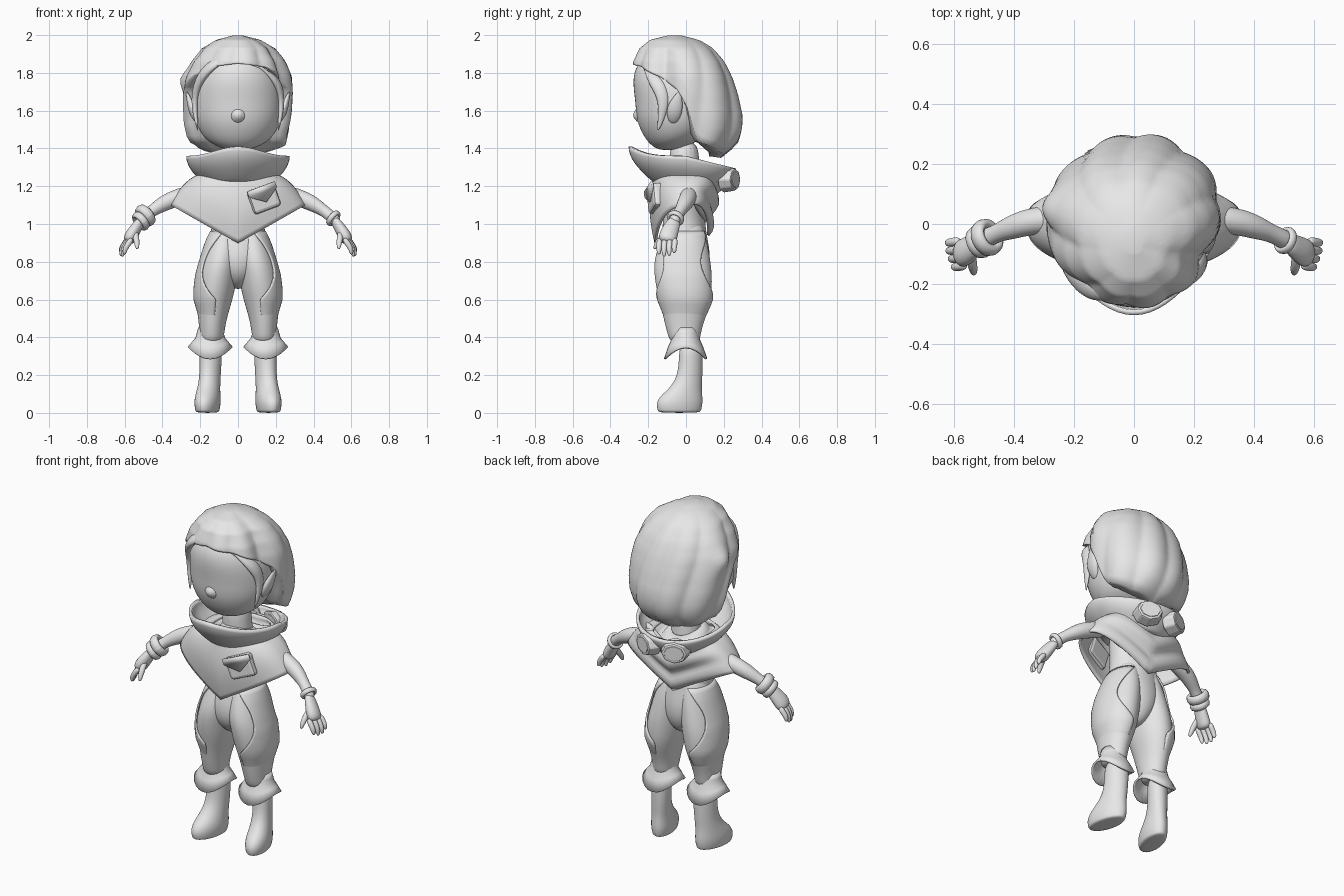
import bpy, bmesh, math
from math import sin, cos, pi, radians, exp
from mathutils import Vector, Matrix

cube = bpy.data.objects.get("Cube")
if cube:
    bpy.data.objects.remove(cube, do_unlink=True)

grey = bpy.data.materials.new("plain grey")
grey.use_nodes = True
grey.diffuse_color = (0.8, 0.8, 0.8, 1)
grey.node_tree.nodes["Principled BSDF"].inputs["Base Color"].default_value = (0.8, 0.8, 0.8, 1)


def finish(name, bm, mirror=False, sub=0, thick=0, bevel=0):
    bmesh.ops.recalc_face_normals(bm, faces=bm.faces)
    mesh = bpy.data.meshes.new(name)
    bm.to_mesh(mesh)
    bm.free()
    mesh.materials.append(grey)
    ob = bpy.data.objects.new(name, mesh)
    bpy.context.collection.objects.link(ob)
    for p in mesh.polygons:
        p.use_smooth = not bevel
    if mirror:
        ob.modifiers.new("mirror", 'MIRROR').use_mirror_merge = False
    if thick:
        m = ob.modifiers.new("thickness", 'SOLIDIFY')
        m.thickness, m.offset = thick, 0
    if bevel:
        m = ob.modifiers.new("bevel", 'BEVEL')
        m.width, m.segments = bevel, 2
    if sub:
        m = ob.modifiers.new("smooth", 'SUBSURF')
        m.levels = m.render_levels = sub
    return ob


def skin(name, rings, closed=True, caps=True, **kw):
    """Join rows of points into a surface."""
    bm = bmesh.new()
    rows = [[bm.verts.new(p) for p in r] for r in rings]
    n = len(rows[0])
    for a, b in zip(rows, rows[1:]):
        for i in range(n if closed else n - 1):
            j = (i + 1) % n
            bm.faces.new((a[i], a[j], b[j], b[i]))
    if caps:
        bm.faces.new(rows[0])
        bm.faces.new(rows[-1])
    return finish(name, bm, **kw)


def loft(name, rings, n=16, skew=0, **kw):
    """Stack of level ellipses: z, cx, cy, rx, ry."""
    pts = [[(cx + rx * sin(a) + skew * ry * cos(a), cy - ry * cos(a), z)
            for a in (2 * pi * i / n for i in range(n))] for z, cx, cy, rx, ry in rings]
    return skin(name, pts, sub=2, **kw)


def tube(name, path, n=8, flat=1, sub=2, **kw):
    """Round or flattened limb along x, y, z, radius points."""
    c = [Vector(p[:3]) for p in path]
    rings = []
    for i, p in enumerate(path):
        t = (c[min(i + 1, len(c) - 1)] - c[max(i - 1, 0)]).normalized()
        side = t.cross(Vector((1, 0, 0) if abs(t.x) < 0.8 else (0, 1, 0))).normalized()
        up = t.cross(side)
        rings.append([c[i] + p[3] * (side * cos(a) + up * flat * sin(a))
                      for a in (2 * pi * k / n for k in range(n))])
    return skin(name, rings, sub=sub, **kw)


def lerp_table(table, x):
    """Read a sorted table of rows at x."""
    if x <= table[0][0]:
        return table[0][1:]
    for a, b in zip(table, table[1:]):
        if x <= b[0]:
            f = (x - a[0]) / (b[0] - a[0])
            return tuple(p + f * (q - p) for p, q in zip(a[1:], b[1:]))
    return table[-1][1:]


def block(name, size, matrix, bevel=0.012, sides=4):
    bm = bmesh.new()
    if sides == 4:
        bmesh.ops.create_cube(bm, size=1)
    else:
        bmesh.ops.create_cone(bm, segments=sides, cap_ends=True, radius1=0.5, radius2=0.42, depth=1)
    bm.transform(matrix @ Matrix.Diagonal((*size, 1)))
    return finish(name, bm, bevel=bevel)


# Head, nose, neck and pointed ears
loft("head", [(1.39, 0, -.09, .05, .05), (1.415, 0, -.085, .125, .1), (1.46, 0, -.06, .19, .165),
              (1.55, 0, -.05, .236, .217), (1.65, 0, -.05, .243, .22), (1.75, 0, -.05, .24, .237),
              (1.85, 0, -.045, .2, .225), (1.93, 0, -.04, .1, .12)], n=20)
tube("nose", [(0, -.2, 1.58, .08), (0, -.252, 1.575, .05), (0, -.272, 1.572, .024), (0, -.279, 1.57, .008)])
loft("neck", [(1.15, 0, .01, .1, .09), (1.3, 0, -.01, .08, .08), (1.45, 0, -.01, .08, .08)])
tube("ear", [(.21, -.07, 1.53, .02), (.235, -.065, 1.58, .045), (.25, -.055, 1.63, .045),
             (.275, -.03, 1.71, .005)], flat=.5, mirror=True)

# Hair: each column runs from the crown to the hairline, then turns in to the head
shape = [(1.34, .21, -.1, .17), (1.38, .245, -.17, .225), (1.43, .262, -.22, .275), (1.5, .28, -.25, .3),
         (1.58, .29, -.28, .3), (1.69, .29, -.283, .275), (1.78, .28, -.283, .245),
         (1.86, .245, -.275, .205), (1.93, .19, -.245, .145), (1.975, .115, -.19, .07), (1.997, .03, -.1, -.02)]
hairline = [(0, 1.85), (35, 1.83), (60, 1.78), (82, 1.71), (90, 1.62), (95, 1.47), (102, 1.43),
            (135, 1.385), (180, 1.35)]
rows = []
for j in range(27):
    row = []
    for i in range(120):
        a = 2 * pi * i / 120
        deg = math.degrees(min(a, 2 * pi - a))
        low = lerp_table(hairline, deg)[0]
        z = 1.997 + (low - 1.997) * (min(j, 24) / 24) ** 1.5
        rx, front, back = lerp_table(shape, z)
        ridge = abs(sin(4.5 * (a + .8 * (2 - z)) + .4 * sin(2 * a))) + .3 * sin(3 * a + 4 * z) - .8
        clump = 1 + .075 * min(1, (1.997 - z) * 10) * ridge
        clump += .1 * exp(-((a - 4.47) / .2) ** 2 - ((z - 1.76) / .06) ** 2)
        clump += .05 * exp(-((a - 1.95) / .35) ** 2) - .09 * exp(-((a - 1.2) / .25) ** 2)
        inset = (1, .86, .7)[max(0, j - 24)]
        y = (front + back) / 2 - (1 + (clump - 1) * .8) * (back - front) / 2 * cos(a)
        row.append((rx * clump * sin(a) * inset, -.03 + (y + .03) * inset, z + .03 * (1 - inset)))
    rows.append(row)
skin("hair", rows)
for s, label in ((1, "left"), (-1, "right")):
    tube(label + "_fringe_lock", [(-.05, -.235, 1.885, .02), (-.03 + s * .1, -.235, 1.85, .042),
                                  (s * .2, -.175, 1.78, .046), (s * .23, -.115, 1.68, .038),
                                  (s * .228, -.125, 1.58, .024), (s * .212, -.15, 1.49, .004)], flat=.6)

# Torso and trousers
loft("torso", [(.655, 0, 0, .03, .05), (.7, 0, -.01, .08, .11), (.77, 0, -.015, .14, .145),
               (.86, 0, -.015, .165, .145), (.95, 0, -.01, .148, .12), (1.05, 0, -.01, .135, .11),
               (1.18, 0, 0, .17, .11), (1.27, 0, 0, .1, .08)])
leg = [(.36, .14, -.005, .062, .075), (.42, .138, -.01, .066, .09), (.48, .136, -.01, .074, .106),
       (.54, .132, -.005, .086, .124), (.6, .127, -.005, .1, .14), (.66, .12, -.01, .107, .15),
       (.73, .11, -.015, .108, .156), (.8, .095, -.02, .104, .153), (.88, .08, -.015, .094, .136),
       (.96, .07, -.01, .075, .108), (1.02, .065, -.01, .062, .09)]
loft("trouser_leg", leg, mirror=True)

# Raised outer panels with a curved front and back edge, fading out at the knee and waist
rows = []
for j in range(19):
    z = .5 + .46 * j / 18
    cx, cy, rx, ry = lerp_table(leg, z)
    start = radians(max(-8, 52 * (1 - ((z - .79) / .18) ** 2)))
    lift = .004 - .15 * max(0, .6 - z) - .15 * max(0, z - .92)
    row = []
    for i in range(21):
        a = start + (pi - 2 * start) * i / 20
        row.append((cx + (rx + lift) * sin(a), cy - (ry + lift) * cos(a), z))
    rows.append(row)
skin("trouser_side_panel", rows, closed=False, caps=False, mirror=True, thick=.01)

# Flared trouser cuffs with a pointed hem
rows = []
for z, r, wave in ((.45, .058, 0), (.42, .066, 0), (.39, .074, .004), (.36, .092, .012), (.315, .115, .03)):
    rows.append([(.147 + r * sin(a), -.002 - r * .95 * cos(a), z - wave * cos(2 * a))
                 for a in (2 * pi * i / 24 for i in range(24))])
skin("trouser_cuff", rows, caps=False, mirror=True, thick=.012)

# Boots with toes turned out
loft("boot", [(0, .162, -.035, .056, .11), (.012, .162, -.035, .062, .118), (.05, .162, -.035, .069, .126),
              (.09, .16, -.025, .066, .114), (.13, .155, -.002, .06, .087), (.19, .148, .02, .056, .068),
              (.28, .145, .026, .059, .064), (.38, .143, .026, .06, .062)], skew=.17, mirror=True)

# Poncho with points at front and back and squared shoulders
rows = []
for j in range(15):
    t = j / 14
    row = []
    for i in range(64):
        a = 2 * pi * i / 64
        c, s = cos(a), sin(a)
        depth = .16 + .025 * sin(pi * t) if c > 0 else .19 - .07 * t + .012 * sin(16 * t) * -c
        z_top, z_hem = 1.265, .9 + .04 * max(-c, 0) + .2 * abs(s)
        y = -math.copysign(abs(c) ** .8, c) * depth
        row.append(((.15 + .205 * t ** .75) * s, y + .01 * abs(s),
                    z_top + (z_hem - z_top) * t ** (1 + .7 * s * s)))
    rows.append(row)
skin("poncho", rows, caps=False, thick=.014)

# Wide standing collar, pointed in front, sagging behind, closed in to the neck
rows = []
for j in range(-2, 10):
    t = max(j, 0) / 9
    row = []
    for i in range(64):
        a = 2 * pi * i / 64
        c, s = cos(a), sin(a)
        f, b = max(c, 0), max(-c, 0)
        spread = sin(t * pi / 2)
        y = -.165 * c + spread * (.09 * b - .065 * f - .065 * f ** 4)
        low, top = 1.2 + .025 * f - .03 * b, 1.36 - .065 * b + .045 * f ** 6 + .005 * f
        inset = 1 + .25 * min(j, 0)
        row.append(((.145 + .12 * spread) * s * inset, y * inset, low + (top - low) * t - .04 * min(j, 0)))
    rows.append(row)
skin("collar", rows, caps=False, thick=.018)
for k, z in enumerate((1.18, 1.09, 1.02)):
    tube("back_fold_%d" % (k + 1), [(x, .172 - .024 * k - abs(x) * .4, z + abs(x) * .5, .034 - abs(x) * .09)
                                    for x in (-.2, -.12, 0, .12, .2)])

# Goggles hanging on the back
for s, label in ((1, "left"), (-1, "right")):
    m = Matrix.Translation((s * .09, .23, 1.235)) @ Matrix.Rotation(-s * .4, 4, 'Z') @ Matrix.Rotation(-pi / 2, 4, 'X')
    block(label + "_goggle", (.17, .14, .07), m, .008, 8)
    block(label + "_goggle_lens", (.135, .105, .078), m, .004, 8)
tube("goggle_strap", [(.225 * sin(a), .225 * cos(a), 1.24, .024)
                      for a in (radians(d) for d in range(-45, 46, 15))], flat=.5)

# Chest pocket with a pointed flap
m = Matrix.Translation((.135, -.16, 1.135)) @ Matrix.Rotation(.25, 4, 'Z') @ Matrix.Rotation(-.35, 4, 'Y')
block("chest_pocket", (.155, .06, .13), m, .018)
bm = bmesh.new()
corners = [(-.08, 0, .068), (.08, 0, .068), (.08, 0, .035), (0, 0, -.02), (-.08, 0, .035)]
face = bm.faces.new([bm.verts.new(m @ Vector((x, -.034, z))) for x, y, z in corners])
finish("pocket_flap", bm, thick=.012)

# Arms and hands
tube("arm", [(.22, .02, 1.17, .05), (.34, .012, 1.135, .048), (.42, -.015, 1.095, .043),
             (.49, -.045, 1.045, .036), (.53, -.07, 1.0, .032)], n=10, mirror=True)
tube("palm", [(.505, -.055, 1.03, .034), (.535, -.075, .985, .044), (.565, -.095, .94, .054),
              (.585, -.1, .9, .046)], n=10, flat=.7, mirror=True)
for k, name in enumerate(("index", "middle", "ring", "little")):
    y, drop, x = -.138 + .027 * k, (.012, 0, .004, .02)[k], (-.015, -.005, .003, .005)[k]
    tube(name + "_finger", [(.575 + x, y, .925, .018), (.6 + x, y - .004, .89, .018),
                            (.614 + x, y - .006, .86 + drop / 2, .016), (.617 + x, y - .004, .825 + drop, .01)],
         n=6, mirror=True)
tube("thumb", [(.545, -.09, .965, .02), (.54, -.13, .93, .02), (.535, -.155, .895, .017),
               (.533, -.168, .865, .009)], n=6, mirror=True)


def band(name, side, centre, major, minor):
    """Ring wrapped around the wrist."""
    q = Vector((side * .66, -.32, -.55)).to_track_quat('Z', 'Y')
    rings = []
    for i in range(25):
        a = 2 * pi * i / 24
        rings.append([Vector(centre) + q @ Vector(((major + minor * cos(b)) * cos(a),
                      (major + minor * cos(b)) * sin(a), 1.5 * minor * sin(b)))
                      for b in (2 * pi * k / 8 for k in range(8))])
    skin(name, rings, caps=False)


band("right_wrist_band", -1, (-.49, -.045, 1.045), .046, .018)
band("right_wrist_band_edge", -1, (-.515, -.06, 1.015), .042, .014)
band("left_glove_cuff", 1, (.505, -.055, 1.03), .037, .01)
